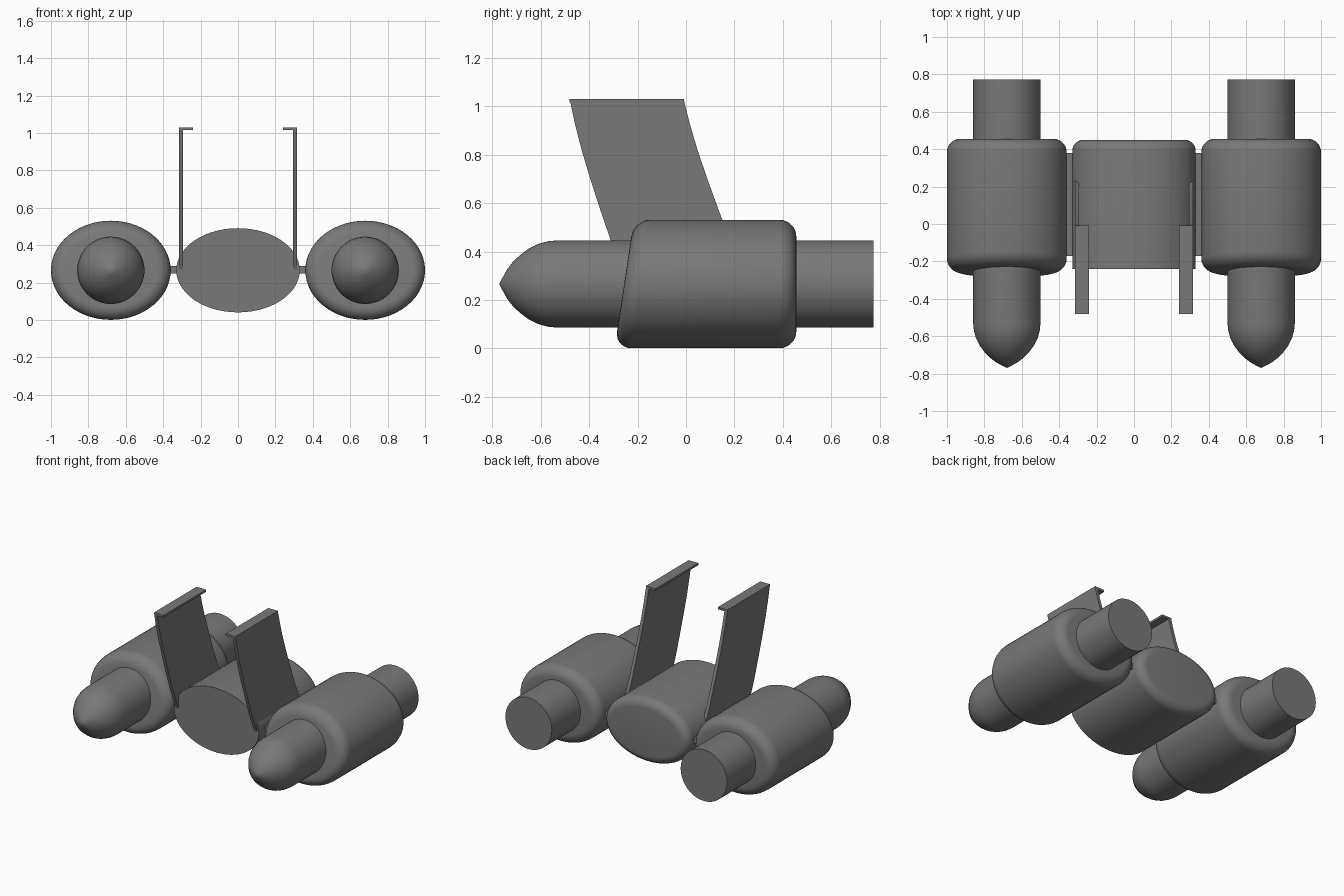
import bpy, bmesh, math

if "Cube" in bpy.data.objects:
    bpy.data.objects.remove(bpy.data.objects["Cube"])

ZC = 0.266   # height of the shared long axis
SEG = 56

# Dark grey for every part
DARK = bpy.data.materials.new("dark_grey")
DARK.diffuse_color = (0.19, 0.19, 0.19, 1)
DARK.use_nodes = True
DARK.node_tree.nodes["Principled BSDF"].inputs["Base Color"].default_value = DARK.diffuse_color


def finish(name, bm, mirror=False):
    bmesh.ops.remove_doubles(bm, verts=bm.verts, dist=1e-5)
    bmesh.ops.recalc_face_normals(bm, faces=bm.faces)
    me = bpy.data.meshes.new(name)
    bm.to_mesh(me)
    bm.free()
    me.materials.append(DARK)
    me.shade_smooth()
    me.set_sharp_from_angle(angle=math.radians(32))
    ob = bpy.data.objects.new(name, me)
    bpy.context.collection.objects.link(ob)
    if mirror:
        ob.modifiers.new("mirror", 'MIRROR').use_mirror_merge = False
    return ob


def loft(name, x, rings, mirror=False):
    """Skin elliptical rings (y, radius x, radius z, lean) along y."""
    bm = bmesh.new()
    loops = []
    for y, rx, rz, lean in rings:
        loop = []
        for i in range(SEG):
            a = 2 * math.pi * i / SEG
            dz = rz * math.sin(a)
            loop.append(bm.verts.new((x + rx * math.cos(a), y + lean * dz, ZC + dz)))
        loops.append(loop)
    for a, b in zip(loops, loops[1:]):
        for i in range(SEG):
            j = (i + 1) % SEG
            bm.faces.new((a[i], a[j], b[j], b[i]))
    for loop, ring in ((loops[0], rings[0]), (loops[-1], rings[-1])):
        if ring[1] > 0.001:
            bm.faces.new(loop)
    return finish(name, bm, mirror)


def round_end(y, rx, rz, r, direction, lean=0.0, n=7):
    """Quarter-round rim rings from the side wall to the end face."""
    out = []
    for i in range(n + 1):
        t = math.pi / 2 * i / n
        inset = r * (1 - math.cos(t))
        out.append((y - direction * r * (1 - math.sin(t)), rx - inset, rz - inset, lean))
    return out


def plate(name, outline, x0, x1):
    """Extrude a (y, z) outline between two x positions, mirrored."""
    bm = bmesh.new()
    face = bm.faces.new([bm.verts.new((x0, y, z)) for y, z in outline])
    ext = bmesh.ops.extrude_face_region(bm, geom=[face])
    verts = [g for g in ext["geom"] if isinstance(g, bmesh.types.BMVert)]
    bmesh.ops.translate(bm, verts=verts, vec=(x1 - x0, 0, 0))
    return finish(name, bm, True)


def box_outline(y0, y1, z0, z1):
    return [(y0, z0), (y1, z0), (y1, z1), (y0, z1)]


# Central body: flat front, rounded back
loft("central_body", 0, [(-0.24, 0.33, 0.225, 0)] + round_end(0.45, 0.33, 0.225, 0.06, 1))

# Side pods: leaning front face, rounded at both ends
front = round_end(-0.255, 0.32, 0.265, 0.07, -1, 0.15)[::-1]
loft("side_pod", 0.68, front + round_end(0.455, 0.32, 0.265, 0.07, 1), True)

# Inner cylinders with pointed noses
nose = [(-0.77, 0), (-0.756, 0.028), (-0.738, 0.06), (-0.715, 0.09), (-0.685, 0.119),
        (-0.65, 0.145), (-0.61, 0.165), (-0.57, 0.176), (-0.53, 0.18), (0.773, 0.18)]
loft("pod_core", 0.68, [(y, r, r, 0) for y, r in nose], True)

# Thin connectors between body and pods
plate("connector", box_outline(-0.17, 0.38, 0.248, 0.288), 0.31, 0.38)

# Swept upright fins with gently curved edges
edge = [(-0.48, 1.03), (-0.459, 0.93), (-0.431, 0.82), (-0.395, 0.70),
        (-0.353, 0.57), (-0.305, 0.43), (-0.24, 0.27)]
back = [(y + 0.47 + 0.03 * (1.03 - z) / 0.76, z) for y, z in edge]
plate("fin", edge + back[::-1], 0.293, 0.316)

# Inward lips along the fin tops
plate("fin_lip", box_outline(-0.48, -0.008, 1.015, 1.03), 0.241, 0.316)
